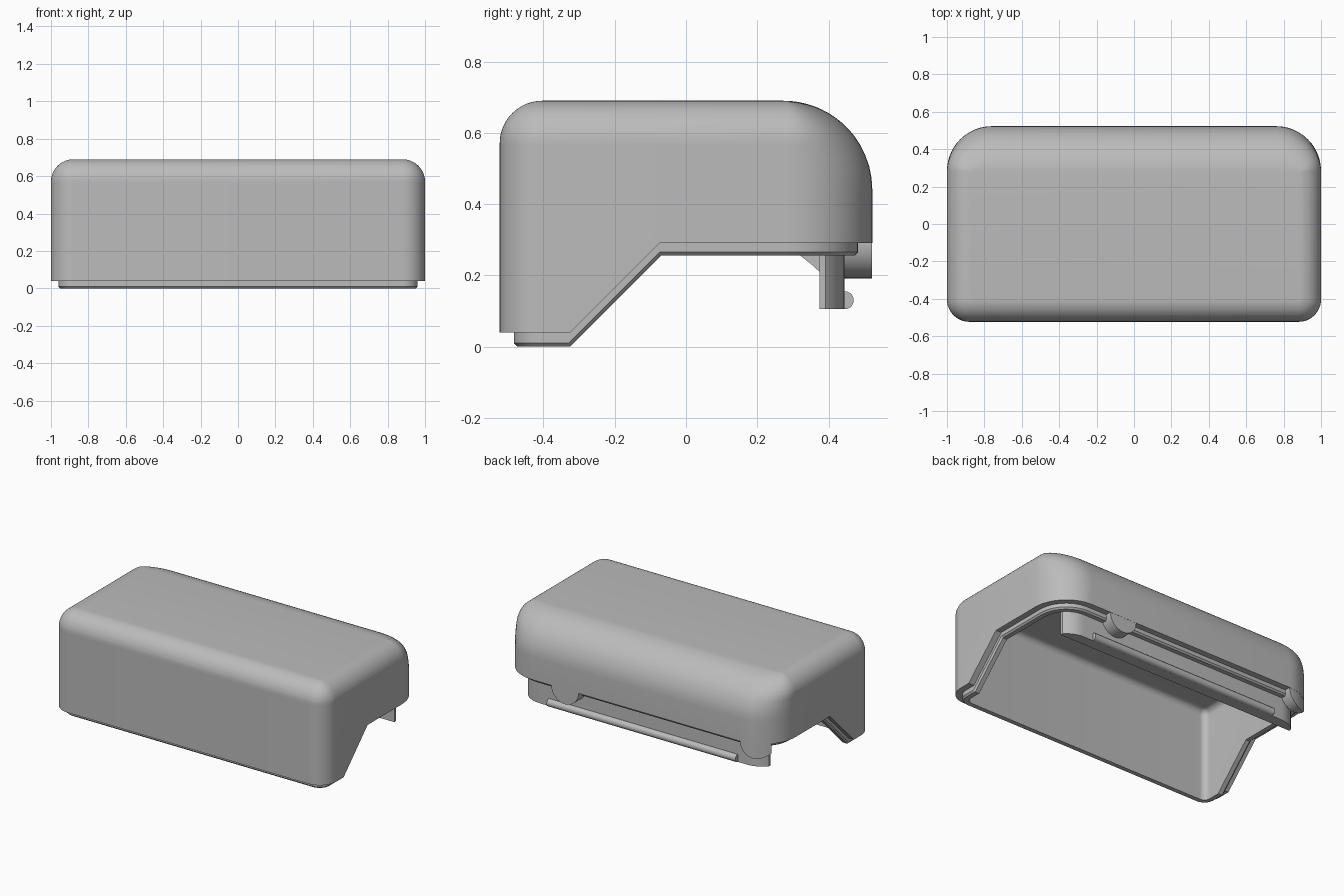
import bpy, bmesh, math

if "Cube" in bpy.data.objects:
    bpy.data.objects.remove(bpy.data.objects["Cube"], do_unlink=True)

HALF_X, HALF_Y, TOP = 1.0, 0.523, 0.69
EDGE_R, BACK_EDGE_R, BACK_CORNER_R = 0.12, 0.25, 0.24
WALL, LIP = 0.08, 0.04

grey = bpy.data.materials.new("plain grey")
grey.use_nodes = True
colour = (0.5, 0.5, 0.5, 1)
grey.diffuse_color = colour
grey.node_tree.nodes["Principled BSDF"].inputs["Base Color"].default_value = colour


def finish(name, bm):
    bmesh.ops.recalc_face_normals(bm, faces=bm.faces)
    me = bpy.data.meshes.new(name)
    bm.to_mesh(me)
    bm.free()
    me.materials.append(grey)
    ob = bpy.data.objects.new(name, me)
    bpy.context.scene.collection.objects.link(ob)
    return ob


def fillet_inset(z, r, top):
    h = max(0, z - (top - r))
    return r - math.sqrt(max(0, r * r - h * h))


def rounded_shell(name, inset, bottom):
    """Stacked rounded outlines; the rear top edge has a larger fillet."""
    top, r, rb = TOP - inset, EDGE_R - inset, BACK_EDGE_R - inset
    steps = [math.sin(i / 12 * math.pi / 2) for i in range(13)]
    levels = {bottom} | {round(top - q + q * s, 3) for q in (r, rb) for s in steps}
    bm = bmesh.new()
    rings = []
    for z in sorted(levels):
        side, back = fillet_inset(z, r, top), fillet_inset(z, rb, top)
        x = HALF_X - inset - side
        front_y, back_y = -HALF_Y + inset + side, HALF_Y - inset - back
        front_r = max(r - side, 0.002)
        bx = max(BACK_CORNER_R - inset - side, 0.002)
        by = max(BACK_CORNER_R - inset - back, 0.002)
        ring = []
        for k, (sx, sy) in enumerate(((1, 1), (-1, 1), (-1, -1), (1, -1))):
            rx, ry = (bx, by) if sy > 0 else (front_r, front_r)
            cx = sx * (x - rx)
            cy = back_y - ry if sy > 0 else front_y + ry
            for i in range(13):
                a = (k + i / 12) * math.pi / 2
                ring.append(bm.verts.new((cx + rx * math.cos(a), cy + ry * math.sin(a), z)))
        rings.append(ring)
    n = len(rings[0])
    for a, b in zip(rings, rings[1:]):
        for i in range(n):
            bm.faces.new((a[i], a[(i + 1) % n], b[(i + 1) % n], b[i]))
    bm.faces.new(rings[0])
    bm.faces.new(rings[-1])
    return finish(name, bm)


def prism(name, profile, half_width):
    """Side profile (y, z) extruded across x."""
    bm = bmesh.new()
    face = bm.faces.new([bm.verts.new((-half_width, y, z)) for y, z in profile])
    new = bmesh.ops.extrude_face_region(bm, geom=[face])["geom"]
    verts = [v for v in new if isinstance(v, bmesh.types.BMVert)]
    bmesh.ops.translate(bm, verts=verts, vec=(2 * half_width, 0, 0))
    return finish(name, bm)


def cylinder(name, axis, radius, length, centre, segments=32):
    bpy.ops.mesh.primitive_cylinder_add(
        vertices=segments, radius=radius, depth=length, location=centre,
        rotation=(math.pi / 2, 0, 0) if axis == "y" else (0, math.pi / 2, 0))
    ob = bpy.context.object
    ob.name = name
    ob.data.materials.append(grey)
    return ob


def combine(ob, other, operation):
    mod = ob.modifiers.new("cut", "BOOLEAN")
    mod.operation, mod.solver, mod.object = operation, "EXACT", other
    bpy.context.view_layer.update()
    deps = bpy.context.evaluated_depsgraph_get()
    me = bpy.data.meshes.new_from_object(ob.evaluated_get(deps))
    ob.modifiers.clear()
    ob.data = me
    bpy.data.objects.remove(other, do_unlink=True)


def smooth(ob):
    bpy.ops.object.select_all(action="DESELECT")
    ob.select_set(True)
    bpy.context.view_layer.objects.active = ob
    bpy.ops.object.shade_smooth_by_angle(angle=math.radians(30))


def underside(low, front, rear, high):
    return prism("underside_cutter", [(-1, -1), (-1, low), (front, low),
                                      (rear, high), (1, high), (1, -1)], 1.5)


# Cover: outer body with a stepped lip below, hollowed out
cover = rounded_shell("cover", 0, -0.2)
combine(cover, underside(0.04, -0.325, -0.075, 0.29), "DIFFERENCE")
lip = rounded_shell("lip", LIP, -0.2)
combine(lip, underside(0, -0.325, -0.07, 0.255), "DIFFERENCE")

# Small chamfer around the lip's lower rim
bm = bmesh.new()
bm.from_mesh(lip.data)
bmesh.ops.remove_doubles(bm, verts=bm.verts, dist=0.0001)
rim = [e for e in bm.edges if len(e.link_faces) == 2
       and sorted(f.normal.z < -0.3 for f in e.link_faces) == [False, True]]
bmesh.ops.bevel(bm, geom=rim, offset=0.01, segments=1, affect="EDGES")
bm.to_mesh(lip.data)
bm.free()
combine(cover, lip, "UNION")
combine(cover, rounded_shell("cavity", WALL, -0.3), "DIFFERENCE")
smooth(cover)

# Round tabs hanging from the rear wall
for name, x in (("left_tab", 0.52), ("right_tab", -0.86)):
    tab = rounded_shell(name, 0.001, -0.2)
    combine(tab, cylinder("tab_form", "y", 0.1, 0.2, (x, 0.545, 0.291)), "INTERSECT")
    smooth(tab)

# Latch plate inside the rear wall, with its sloped support
plate = rounded_shell("latch_plate", WALL - 0.002, -0.2)
combine(plate, prism("plate_form", [(0.375, 0.105), (0.6, 0.105), (0.6, 0.32),
                                    (0.375, 0.32)], 0.88), "INTERSECT")
smooth(plate)
prism("latch_support", [(0.38, 0.205), (0.38, 0.3), (0.265, 0.3), (0.355, 0.228)], 0.8)

# Snap bead along the latch plate
smooth(cylinder("snap_bead", "x", 0.025, 1.38, (0, 0.446, 0.13), 20))
